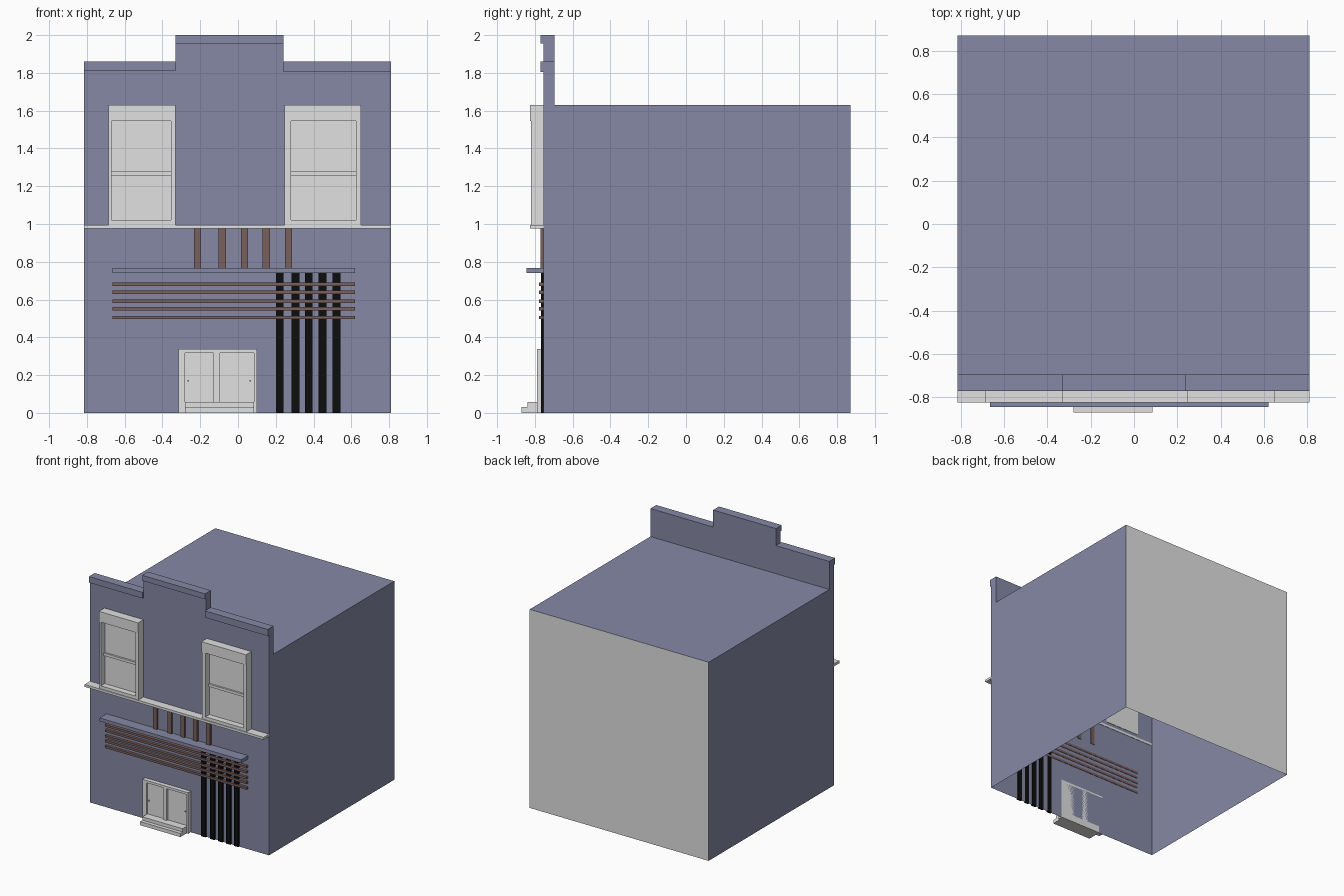
import bpy, bmesh

if "Cube" in bpy.data.objects:
    bpy.data.objects.remove(bpy.data.objects["Cube"])


def material(name, rgb):
    m = bpy.data.materials.new(name)
    m.diffuse_color = (*rgb, 1)
    m.use_nodes = True
    m.node_tree.nodes["Principled BSDF"].inputs["Base Color"].default_value = m.diffuse_color
    return m


BLUE = material("slate_blue", (0.235, 0.25, 0.375))
GREY = material("light_grey", (0.75, 0.75, 0.75))
BROWN = material("brown_wood", (0.19, 0.115, 0.108))
BLACK = material("black_paint", (0.004, 0.004, 0.004))


def finish(name, bm, *mats):
    mesh = bpy.data.meshes.new(name)
    bm.to_mesh(mesh)
    bm.free()
    for m in mats:
        mesh.materials.append(m)
    ob = bpy.data.objects.new(name, mesh)
    bpy.context.collection.objects.link(ob)
    return ob


def add_box(bm, x0, x1, y0, y1, z0, z1):
    verts = bmesh.ops.create_cube(bm, size=1)["verts"]
    for v in verts:
        v.co = (x1 if v.co.x > 0 else x0,
                y1 if v.co.y > 0 else y0,
                z1 if v.co.z > 0 else z0)


def boxes(name, mat, *dims):
    bm = bmesh.new()
    for d in dims:
        add_box(bm, *d)
    return finish(name, bm, mat)


L, R, WALL, BACK, ROOF = -0.815, 0.81, -0.755, 0.87, 1.63
INNER = WALL + 0.003   # fittings reach just through the thin front wall

# Building shell: open underneath, grey rear wall
bm = bmesh.new()
add_box(bm, L, R, WALL, BACK, 0, ROOF)
bm.normal_update()
bmesh.ops.delete(bm, geom=[f for f in bm.faces if f.normal.z < -0.5], context="FACES_ONLY")
for f in bm.faces:
    f.material_index = 1 if f.normal.y > 0.5 else 0
finish("building_shell", bm, BLUE, GREY)

# Stepped parapet extruded from its front outline
outline = [(L, ROOF), (R, ROOF), (R, 1.86), (0.24, 1.86), (0.24, 2.0),
           (-0.33, 2.0), (-0.33, 1.86), (L, 1.86)]
bm = bmesh.new()
face = bm.faces.new([bm.verts.new((x, WALL, z)) for x, z in outline])
ext = bmesh.ops.extrude_face_region(bm, geom=[face])
for v in ext["geom"]:
    if isinstance(v, bmesh.types.BMVert):
        v.co.y = -0.695
if not face.is_valid or len(bm.faces) < 10:
    bmesh.ops.holes_fill(bm, edges=bm.edges)
bmesh.ops.recalc_face_normals(bm, faces=bm.faces)
bmesh.ops.delete(bm, geom=[f for f in bm.faces if f.normal.z < -0.5], context="FACES_ONLY")
finish("parapet", bm, BLUE)

# Projecting cornice strips
boxes("cornice", BLUE,
      (L, -0.33, -0.77, WALL, 1.81, 1.86),
      (-0.33, 0.24, -0.77, WALL, 1.955, 2.0),
      (0.24, R, -0.77, WALL, 1.805, 1.86))

# Ledge under the windows and canopy over the entrance
boxes("window_ledge", GREY, (L, R, -0.825, INNER, 0.975, 0.995))
boxes("canopy", BLUE, (-0.665, 0.62, -0.845, WALL, 0.74, 0.768))


# Windows: deep frame, recessed pane, meeting rail
def window(name, x0, x1, in0, in1):
    boxes(name + "_frame", GREY,
          (x0, x1, -0.825, WALL, 1.545, 1.63),
          (x0, in0, -0.82, WALL, 1.02, 1.545),
          (in1, x1, -0.82, WALL, 1.02, 1.545),
          (x0, x1, -0.82, WALL, 0.995, 1.02))
    boxes(name + "_pane", GREY, (in0, in1, -0.77, INNER, 1.02, 1.545))
    boxes(name + "_rail", GREY, (in0, in1, -0.785, -0.77, 1.255, 1.277))


window("left_window", -0.685, -0.33, -0.67, -0.355)
window("right_window", 0.245, 0.65, 0.28, 0.625)

# Timber posts and slats, black vertical bars
boxes("timber_posts", BROWN, *[(x, x + 0.038, -0.77, INNER, 0.768, 0.975)
                               for x in (-0.234, -0.102, 0.015, 0.131, 0.248)])
boxes("timber_slats", BROWN, *[(-0.665, 0.62, -0.777, INNER, z, z + 0.018)
                               for z in (0.496, 0.542, 0.581, 0.629, 0.671)])
boxes("black_bars", BLACK, *[(x, x + 0.041, -0.768, INNER, 0, 0.74)
                             for x in (0.2, 0.284, 0.354, 0.427, 0.501)])

# Double door: frame around two recessed leaves
boxes("door_frame", GREY,
      (-0.315, -0.28, -0.79, WALL, 0, 0.318),
      (-0.13, -0.095, -0.79, WALL, 0, 0.318),
      (0.085, 0.1, -0.79, WALL, 0, 0.318),
      (-0.315, 0.1, -0.79, WALL, 0.318, 0.337))
boxes("door_leaves", GREY,
      (-0.28, -0.13, -0.775, WALL, 0, 0.318),
      (-0.095, 0.085, -0.775, WALL, 0, 0.318))
boxes("door_knobs", GREY, *[(x - 0.004, x + 0.004, -0.785, -0.775, 0.167, 0.175)
                            for x in (-0.264, 0.066)])

# Front steps
boxes("front_steps", GREY,
      (-0.28, 0.085, -0.87, INNER, 0, 0.03),
      (-0.28, 0.085, -0.84, INNER, 0.03, 0.057))
